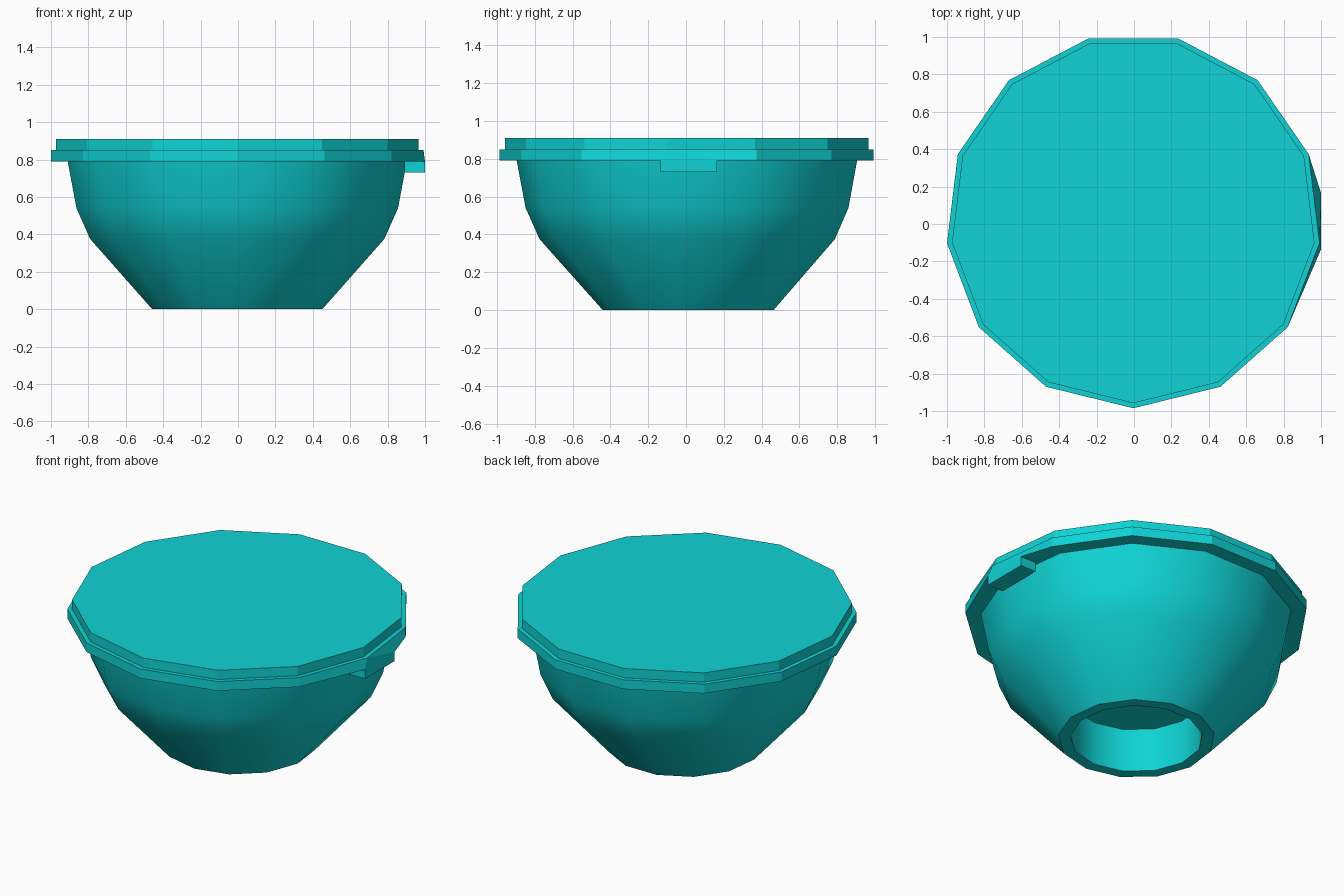
import bpy
import bmesh
import math

cube = bpy.data.objects.get("Cube")
if cube:
    bpy.data.objects.remove(cube, do_unlink=True)

SIDES = 13
CX, CY = -0.004, 0.018

# Single teal plastic
teal = bpy.data.materials.new("teal plastic")
teal.use_nodes = True
colour = (0.005, 0.65, 0.66, 1.0)
teal.diffuse_color = colour
teal.node_tree.nodes["Principled BSDF"].inputs["Base Color"].default_value = colour


def ring(radius, z):
    """13-sided ring with one corner pointing to the front."""
    pts = []
    for k in range(SIDES):
        a = -math.pi / 2 + 2 * math.pi * k / SIDES
        pts.append((CX + radius * math.cos(a), CY + radius * math.sin(a), z))
    return pts


def loft(name, rings, smooth=False):
    """Skin a stack of equal rings and cap both ends."""
    bm = bmesh.new()
    loops = [[bm.verts.new(p) for p in r] for r in rings]
    n = len(loops[0])
    for low, high in zip(loops, loops[1:]):
        for i in range(n):
            j = (i + 1) % n
            bm.faces.new((low[i], low[j], high[j], high[i]))
    bm.faces.new(loops[0][::-1])
    bm.faces.new(loops[-1])
    bmesh.ops.remove_doubles(bm, verts=bm.verts, dist=1e-5)
    bmesh.ops.recalc_face_normals(bm, faces=bm.faces)
    mesh = bpy.data.meshes.new(name)
    bm.to_mesh(mesh)
    bm.free()
    mesh.materials.append(teal)
    obj = bpy.data.objects.new(name, mesh)
    bpy.context.collection.objects.link(obj)
    if smooth:
        bpy.ops.object.select_all(action='DESELECT')
        obj.select_set(True)
        bpy.context.view_layer.objects.active = obj
        bpy.ops.object.shade_smooth_by_angle(angle=math.radians(35))
    return obj


# Bowl: recessed foot, flared wall, tucked slightly into the lid
bowl_profile = [(0.387, 0.28), (0.387, 0.0), (0.458, 0.0), (0.792, 0.375),
                (0.866, 0.54), (0.914, 0.795)]
loft("bowl", [ring(r, z) for r, z in bowl_profile], smooth=True)

# Lid rim: the lower corner on the left is split and pulled out to meet the tab
TAB_Y = (-0.135, 0.165)
low, high = ring(1.003, 0.79), ring(1.003, 0.85)
low[3:4] = [(1.0, y, 0.79) for y in TAB_Y]
high[3:4] = [high[3], high[3]]
loft("lid_rim", [low, high])

# Lid top plate
loft("lid_top", [ring(0.976, 0.85), ring(0.976, 0.91)])

# Opening tab under the rim
tab = [[(x, y, z) for x, y in ((0.89, TAB_Y[0]), (1.0, TAB_Y[0]),
                               (1.0, TAB_Y[1]), (0.89, TAB_Y[1]))]
       for z in (0.73, 0.79)]
loft("lid_tab", tab)
